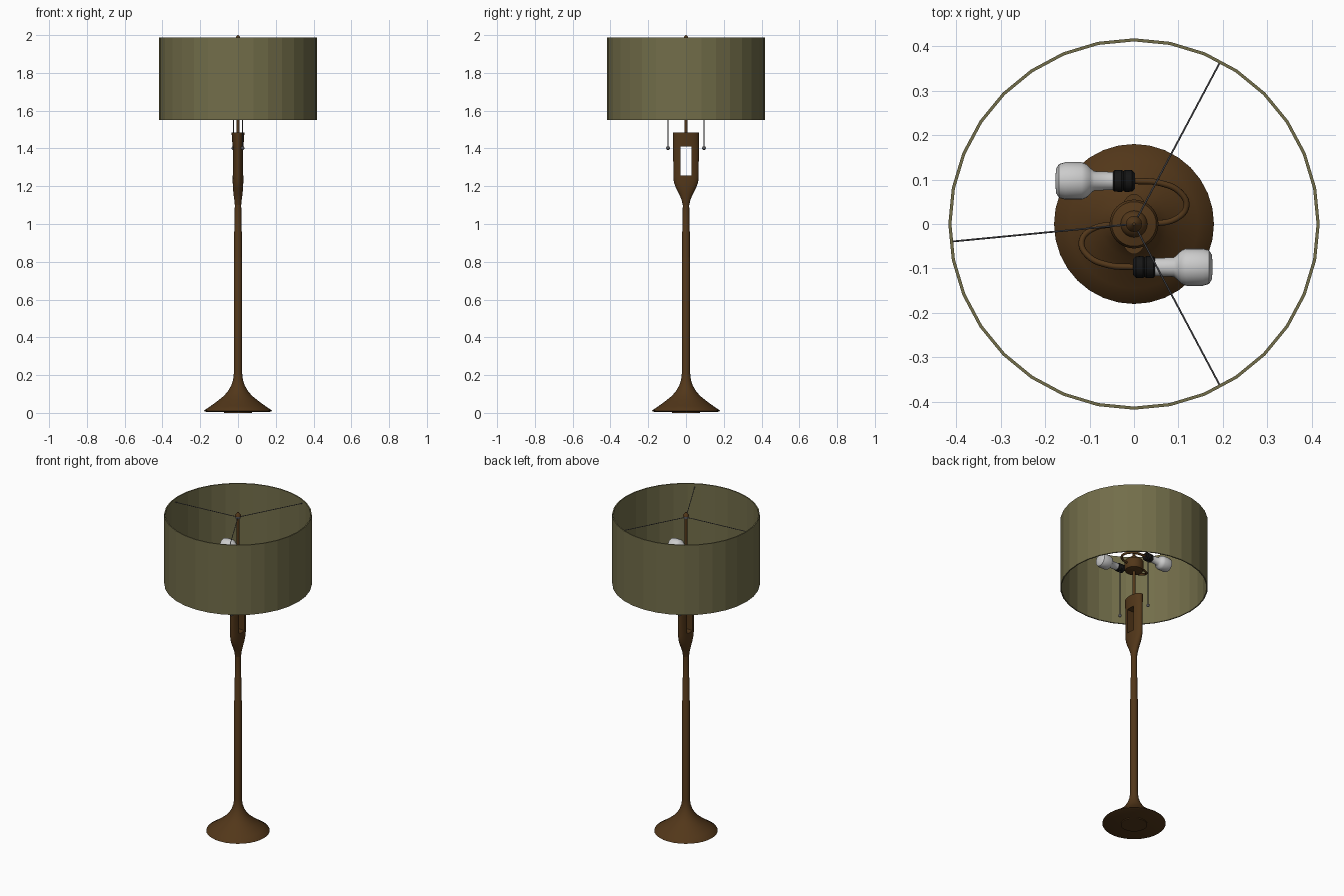
import bpy, bmesh
from math import sin, cos, pi, radians
from mathutils import Matrix, Vector

if "Cube" in bpy.data.objects:
    bpy.data.objects.remove(bpy.data.objects["Cube"])


def material(name, rgb):
    m = bpy.data.materials.new(name)
    m.diffuse_color = (*rgb, 1)
    m.use_nodes = True
    m.node_tree.nodes["Principled BSDF"].inputs["Base Color"].default_value = m.diffuse_color
    return m


BRONZE = material("bronze", (0.085, 0.038, 0.010))
LINEN = material("linen", (0.17, 0.155, 0.068))
BLACK = material("black", (0.008, 0.008, 0.008))
GLASS = material("glass", (0.75, 0.75, 0.75))
STEEL = material("steel", (0.10, 0.10, 0.11))


def loft(name, rings, mat, n=32, xform=None, closed=False, smooth=40):
    """Stack elliptical rings (rx, ry, z); closed joins last ring to first."""
    bm = bmesh.new()
    loops = [[bm.verts.new((rx * cos(2 * pi * i / n), ry * sin(2 * pi * i / n), z))
              for i in range(n)] for rx, ry, z in rings]
    pairs = list(zip(loops, loops[1:]))
    if closed:
        pairs.append((loops[-1], loops[0]))
    else:
        bm.faces.new(loops[0])
        bm.faces.new(loops[-1])
    for a, b in pairs:
        for i in range(n):
            j = (i + 1) % n
            bm.faces.new((a[i], a[j], b[j], b[i]))
    bmesh.ops.recalc_face_normals(bm, faces=bm.faces)
    if xform:
        bm.transform(xform)
    me = bpy.data.meshes.new(name)
    bm.to_mesh(me)
    bm.free()
    me.materials.append(mat)
    ob = bpy.data.objects.new(name, me)
    bpy.context.collection.objects.link(ob)
    if smooth:
        select(ob)
        bpy.ops.object.shade_smooth_by_angle(angle=radians(smooth))
    return ob


def select(ob):
    bpy.ops.object.select_all(action='DESELECT')
    ob.select_set(True)
    bpy.context.view_layer.objects.active = ob


def lathe(name, profile, mat, **kw):
    return loft(name, [(r, r, z) for r, z in profile], mat, **kw)


def tube(name, pts, radius, mat, res=2):
    cu = bpy.data.curves.new(name, 'CURVE')
    cu.dimensions = '3D'
    cu.bevel_depth = radius
    cu.bevel_resolution = res
    cu.use_fill_caps = True
    sp = cu.splines.new('BEZIER')
    sp.bezier_points.add(len(pts) - 1)
    sp.resolution_u = 6 if len(pts) > 2 else 1
    for bp, p in zip(sp.bezier_points, pts):
        bp.co = p
        bp.handle_left_type = bp.handle_right_type = 'AUTO'
    cu.materials.append(mat)
    ob = bpy.data.objects.new(name, cu)
    bpy.context.collection.objects.link(ob)
    select(ob)
    bpy.ops.object.convert(target='MESH')
    return ob


# Flared foot and tapering stem
lathe("foot_pad", [(0.075, 0.0), (0.075, 0.012)], BRONZE)
lathe("base_and_stem", [(0.17, 0.006), (0.18, 0.01), (0.178, 0.014), (0.145, 0.036),
                        (0.106, 0.065), (0.075, 0.09), (0.053, 0.115), (0.036, 0.145),
                        (0.026, 0.175), (0.022, 0.21), (0.022, 0.82), (0.020, 0.825),
                        (0.020, 0.96), (0.018, 0.965), (0.017, 1.12)], BRONZE)

# Flattened head with a slot cut through from side to side
head = loft("slotted_head", [(0.017, 0.017, 1.10), (0.020, 0.024, 1.13), (0.024, 0.037, 1.16),
                             (0.027, 0.053, 1.19), (0.028, 0.064, 1.22), (0.028, 0.067, 1.25),
                             (0.028, 0.068, 1.41), (0.031, 0.068, 1.44), (0.034, 0.068, 1.485)],
            BRONZE, n=40)
bpy.ops.mesh.primitive_cube_add(size=1, location=(0, 0, 1.333))
cutter = bpy.context.object
cutter.name = "slot_cutter"
cutter.scale = (0.3, 0.056, 0.155)
cutter.hide_render = True
mod = head.modifiers.new("slot", 'BOOLEAN')
mod.operation = 'DIFFERENCE'
mod.solver = 'EXACT'
mod.object = cutter
select(head)
bpy.ops.object.modifier_apply(modifier="slot")
bpy.data.objects.remove(cutter)

# Centre rod, lamp hub and finial
lathe("centre_rod", [(0.009, 1.48), (0.009, 1.975)], BRONZE, n=16)
lathe("lamp_hub", [(0.022, 1.655), (0.050, 1.662), (0.055, 1.672), (0.055, 1.715),
                   (0.050, 1.725), (0.030, 1.73), (0.026, 1.745), (0.012, 1.755)], BRONZE)
lathe("finial", [(0.010, 1.972), (0.018, 1.977), (0.016, 1.984), (0.009, 1.992),
                 (0.003, 2.0)], BRONZE, n=16)

# Two lamp arms, each with socket, bulb and pull chain, half a turn apart
LAMP_Z = 1.715
for k, side in enumerate(("back", "front")):
    turn = Matrix.Rotation(pi * k, 4, 'Z')
    axis = turn @ Matrix.Translation((0, 0.097, LAMP_Z)) @ Matrix.Rotation(-pi / 2, 4, 'Y')
    path = [(0.0, 0.097, LAMP_Z), (0.06, 0.092, LAMP_Z), (0.105, 0.07, LAMP_Z - 0.006),
            (0.118, 0.04, LAMP_Z - 0.012), (0.095, 0.012, LAMP_Z - 0.018),
            (0.03, 0.0, LAMP_Z - 0.02)]
    tube(side + "_arm", [turn @ Vector(p) for p in path], 0.007, BRONZE)
    lathe(side + "_socket", [(0.018, -0.002), (0.024, 0.004), (0.025, 0.02), (0.022, 0.024),
                             (0.025, 0.028), (0.024, 0.044), (0.021, 0.047)],
          BLACK, n=24, xform=axis)
    lathe(side + "_bulb", [(0.020, 0.045), (0.022, 0.09), (0.030, 0.099), (0.038, 0.107),
                           (0.042, 0.118), (0.042, 0.155), (0.038, 0.169), (0.028, 0.175),
                           (0.010, 0.177)], GLASS, n=24, xform=axis)
    c = turn @ Vector((-0.024, 0.095, 0))
    tube(side + "_pull_chain", [c + Vector((0, 0, 1.40)), c + Vector((0, 0, LAMP_Z - 0.02))],
         0.002, STEEL, 1)
    bpy.ops.mesh.primitive_uv_sphere_add(segments=12, ring_count=8, radius=0.010,
                                         location=c + Vector((0, 0, 1.402)))
    bpy.context.object.name = side + "_pull_ball"
    bpy.context.object.data.materials.append(STEEL)
    bpy.ops.object.shade_smooth()

# Faceted open drum shade held by a three-armed spider
lathe("drum_shade", [(0.418, 1.55), (0.418, 1.987), (0.411, 1.987), (0.411, 1.55)],
      LINEN, closed=True, smooth=0)
lathe("spider_ring", [(0.014, 1.962), (0.014, 1.974)], STEEL, n=16)
for i, deg in enumerate((62, 185.5, 298)):
    a = radians(deg)
    tube("spider_arm_%d" % (i + 1), [(0.01 * cos(a), 0.01 * sin(a), 1.968),
                                     (0.413 * cos(a), 0.413 * sin(a), 1.968)], 0.002, STEEL, 1)
